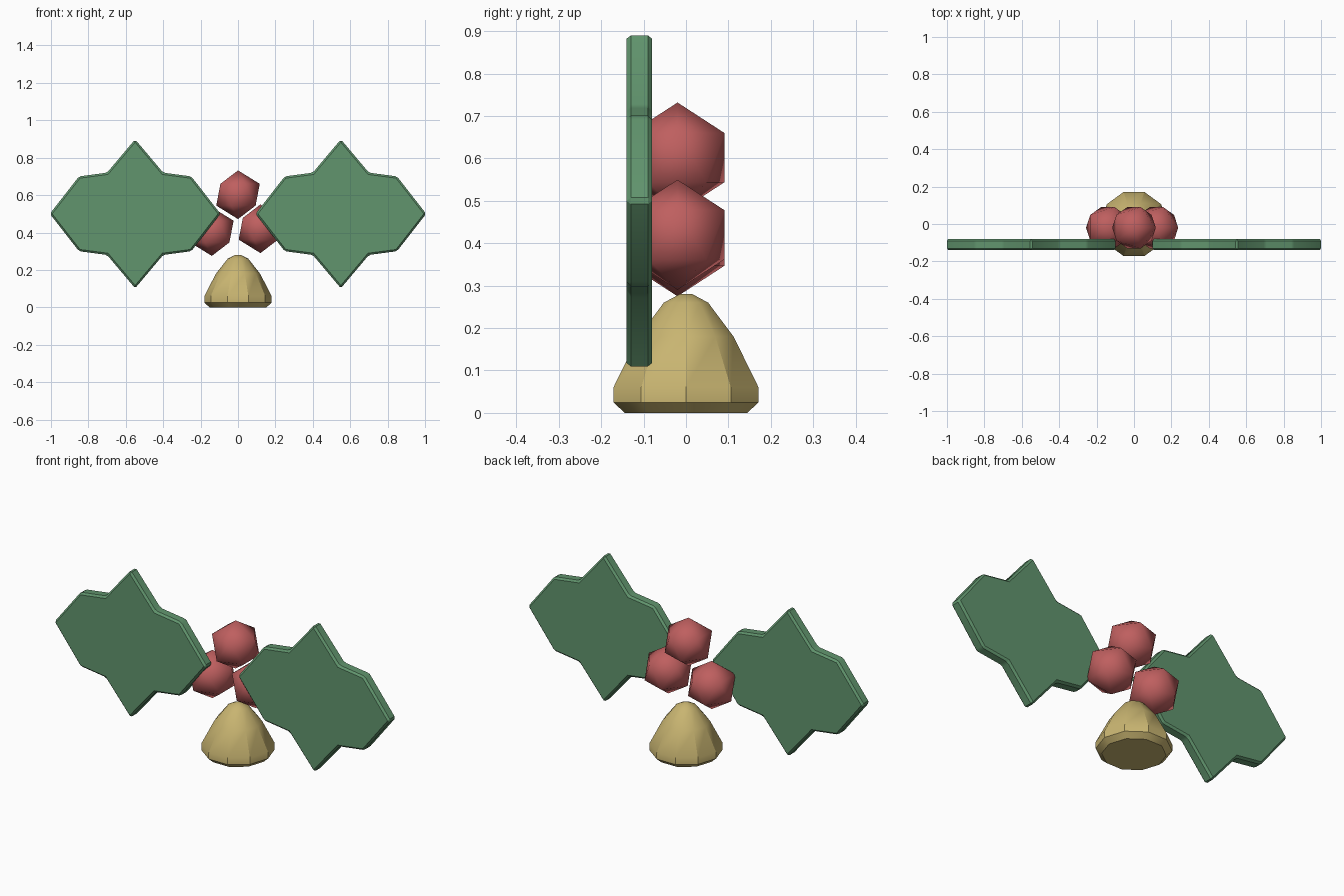
import bpy
import bmesh
from math import cos, sin, tau, radians

cube = bpy.data.objects.get("Cube")
if cube:
    bpy.data.objects.remove(cube, do_unlink=True)


def material(name, rgb):
    mat = bpy.data.materials.new(name)
    mat.use_nodes = True
    mat.diffuse_color = (*rgb, 1)
    mat.node_tree.nodes["Principled BSDF"].inputs["Base Color"].default_value = (*rgb, 1)
    return mat


def finish(name, bm, mat, location=(0, 0, 0)):
    bmesh.ops.recalc_face_normals(bm, faces=bm.faces)
    mesh = bpy.data.meshes.new(name)
    bm.to_mesh(mesh)
    bm.free()
    mesh.materials.append(mat)
    obj = bpy.data.objects.new(name, mesh)
    obj.location = location
    bpy.context.collection.objects.link(obj)
    bpy.ops.object.select_all(action="DESELECT")
    obj.select_set(True)
    bpy.context.view_layer.objects.active = obj
    return obj


green = material("leaf green", (0.12, 0.30, 0.155))
red = material("berry red", (0.52, 0.115, 0.115))
gold = material("bell gold", (0.58, 0.46, 0.165))


# Spiky leaves: one quarter outline mirrored twice, extruded and bevelled
def leaf(name, x):
    quarter = [(0.456, 0), (0.3, 0.2), (0.15, 0.22), (0, 0.398)]
    half = quarter + [(-px, pz) for px, pz in quarter[-2::-1]]
    outline = half + [(px, -pz) for px, pz in half[-2:0:-1]]
    bm = bmesh.new()
    face = bm.faces.new([bm.verts.new((px, -0.03, pz)) for px, pz in outline])
    back = bmesh.ops.extrude_face_region(bm, geom=[face], use_keep_orig=True)["geom"]
    bmesh.ops.translate(bm, vec=(0, 0.06, 0),
                        verts=[v for v in back if isinstance(v, bmesh.types.BMVert)])
    obj = finish(name, bm, green, (x, -0.11, 0.5))
    bevel = obj.modifiers.new("edge bevel", "BEVEL")
    bevel.width = 0.01
    bevel.segments = 1
    bevel.limit_method = "ANGLE"
    bevel.angle_limit = radians(30)
    bpy.ops.object.modifier_apply(modifier=bevel.name)
    bpy.ops.object.shade_smooth_by_angle(angle=radians(30))


leaf("left_leaf", 0.55)
leaf("right_leaf", -0.55)

# Cluster of three berries
for name, x, z in (("top_berry", 0, 0.602), ("left_berry", 0.12, 0.42),
                   ("right_berry", -0.14, 0.405)):
    bm = bmesh.new()
    bmesh.ops.create_icosphere(bm, subdivisions=1, radius=0.13)
    finish(name, bm, red, (x, -0.02, z))
    bpy.ops.object.shade_smooth()

# Ten-sided bell turned from a profile of (radius, height)
profile = [(0.152, 0), (0.18, 0.025), (0.18, 0.06), (0.118, 0.18), (0.055, 0.26), (0.016, 0.28)]
sides = 10
bm = bmesh.new()
rings = [[bm.verts.new((r * cos(tau * i / sides), r * sin(tau * i / sides), z))
          for i in range(sides)] for r, z in profile]
for low, high in zip(rings, rings[1:]):
    for i in range(sides):
        j = (i + 1) % sides
        bm.faces.new((low[i], low[j], high[j], high[i]))
bm.faces.new(rings[0])
bm.faces.new(rings[-1])
finish("bell", bm, gold)
bpy.ops.object.shade_smooth_by_angle(angle=radians(30))
